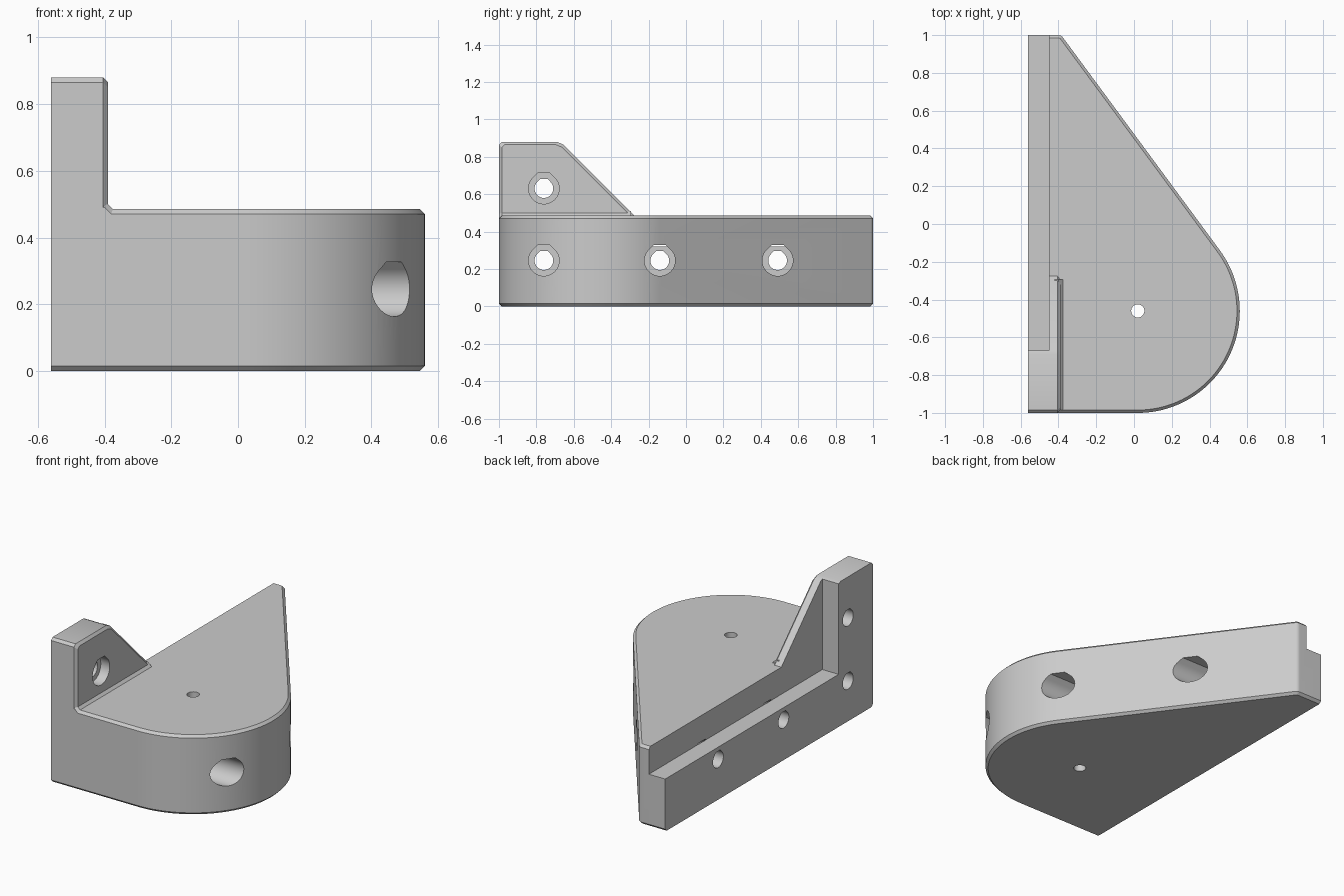
import bpy
import bmesh
from math import sin, cos, pi, radians, atan2, sqrt

cube = bpy.data.objects.get("Cube")
if cube:
    bpy.data.objects.remove(cube, do_unlink=True)

LEFT, CH = -0.56, 0.015           # flat mounting side, chamfer size
BODY_TOP, POST_TOP = 0.485, 0.88
CX, CY, R = 0.02, -0.46, 0.54     # large rounded end
SLANT = radians(36.4)             # direction the slanted side faces


def loft(name, rings):
    """Closed solid through matching rings of points."""
    bm = bmesh.new()
    loops = [[bm.verts.new(p) for p in ring] for ring in rings]
    n = len(loops[0])
    for a, b in zip(loops, loops[1:]):
        for i in range(n):
            j = (i + 1) % n
            bm.faces.new((a[i], a[j], b[j], b[i]))
    bm.faces.new(loops[0][::-1])
    bm.faces.new(loops[-1])
    bmesh.ops.recalc_face_normals(bm, faces=bm.faces)
    mesh = bpy.data.meshes.new(name)
    bm.to_mesh(mesh)
    bm.free()
    obj = bpy.data.objects.new(name, mesh)
    bpy.context.collection.objects.link(obj)
    return obj


def combine(target, tool, operation):
    """Apply a boolean and discard the tool."""
    tool.hide_render = True
    mod = target.modifiers.new(operation, 'BOOLEAN')
    mod.operation, mod.solver, mod.object = operation, 'EXACT', tool
    bpy.context.view_layer.objects.active = target
    bpy.ops.object.modifier_apply(modifier=mod.name)
    bpy.data.objects.remove(tool, do_unlink=True)


def arc(cx, cy, r, a0, a1, n):
    angles = [a0 + (a1 - a0) * i / n for i in range(n + 1)]
    return [(cx + r * cos(a), cy + r * sin(a)) for a in angles]


def body_outline(inset, z):
    """Plan of the body, inset everywhere but on the mounting side."""
    r = 0.03
    y = 1 - r
    x = CX + (R - r - sin(SLANT) * (y - CY)) / cos(SLANT)
    pts = [(LEFT, -1 + inset)]
    pts += arc(CX, CY, R - inset, -pi / 2, SLANT, 48)
    pts += arc(x, y, r - inset, SLANT, pi / 2, 8)
    pts.append((LEFT, 1 - inset))
    return [(px, py, z) for px, py in pts]


def post_outline(inset, x):
    """Side profile of the upright, with a sloping back."""
    top, front = POST_TOP - inset, -1 + inset
    slope = 0.21 - inset * sqrt(2)      # y + z along the slope
    pts = [(front, 0.4), (slope - 0.4, 0.4), (slope - top + 0.015, top - 0.015),
           (slope - top - 0.02, top), (front + CH, top), (front, top - CH)]
    return [(x, y, z) for y, z in pts]


def cove_section(y, k):
    return [(-0.42, y, 0.45), (k - 0.45, y, 0.45), (-0.40, y, k + 0.40),
            (-0.42, y, k + 0.40)]


def teardrop(y, z, r, x0, x1):
    """Cross bore with a flattened roof."""
    pts = arc(y, z, r, radians(135), radians(405), 36)
    pts += [(y + r * (sqrt(2) - 1), z + r), (y - r * (sqrt(2) - 1), z + r)]
    return loft("bore_cutter", [[(x, py, pz) for py, pz in pts] for x in (x0, x1)])


# Body with chamfered rims
bracket = loft("bracket", [body_outline(CH, 0), body_outline(0, CH),
                           body_outline(0, BODY_TOP - CH),
                           body_outline(CH, BODY_TOP)])

# Upright at the front and the cove at its foot
combine(bracket, loft("upright", [post_outline(0, LEFT), post_outline(0, -0.405),
                                  post_outline(CH, -0.39)]), 'UNION')
combine(bracket, loft("cove", [cove_section(-1, 0.09), cove_section(-1 + CH, 0.11),
                               cove_section(-0.295, 0.11)]), 'UNION')

# Rebate along the mounting side
corners = [(-0.7, -0.67), (-0.45, -0.67), (-0.45, 1.2), (-0.7, 1.2)]
combine(bracket, loft("rebate_cutter", [[(x, y, z) for x, y in corners]
                                        for z in (0.32, 1.2)]), 'DIFFERENCE')

# Counterbored screw holes
for y, z in ((-0.76, 0.245), (-0.14, 0.245), (0.49, 0.245), (-0.76, 0.63)):
    combine(bracket, teardrop(y, z, 0.082, -0.45, 0.8), 'DIFFERENCE')
    combine(bracket, teardrop(y, z, 0.05, -0.7, -0.4), 'DIFFERENCE')

# Vertical pin hole
circle = arc(CX, CY, 0.035, 0, 2 * pi, 32)[:-1]
combine(bracket, loft("pin_cutter", [[(x, y, z) for x, y in circle]
                                     for z in (-0.1, 0.7)]), 'DIFFERENCE')

# Colour and shading
grey = bpy.data.materials.new("light_grey")
grey.use_nodes = True
colour = (0.6, 0.6, 0.6, 1)
grey.diffuse_color = colour
grey.node_tree.nodes["Principled BSDF"].inputs["Base Color"].default_value = colour
bracket.data.materials.clear()
bracket.data.materials.append(grey)
for face in bracket.data.polygons:
    face.material_index = 0
bpy.ops.object.select_all(action='DESELECT')
bracket.select_set(True)
bpy.context.view_layer.objects.active = bracket
bpy.ops.object.shade_smooth_by_angle(angle=radians(30))
